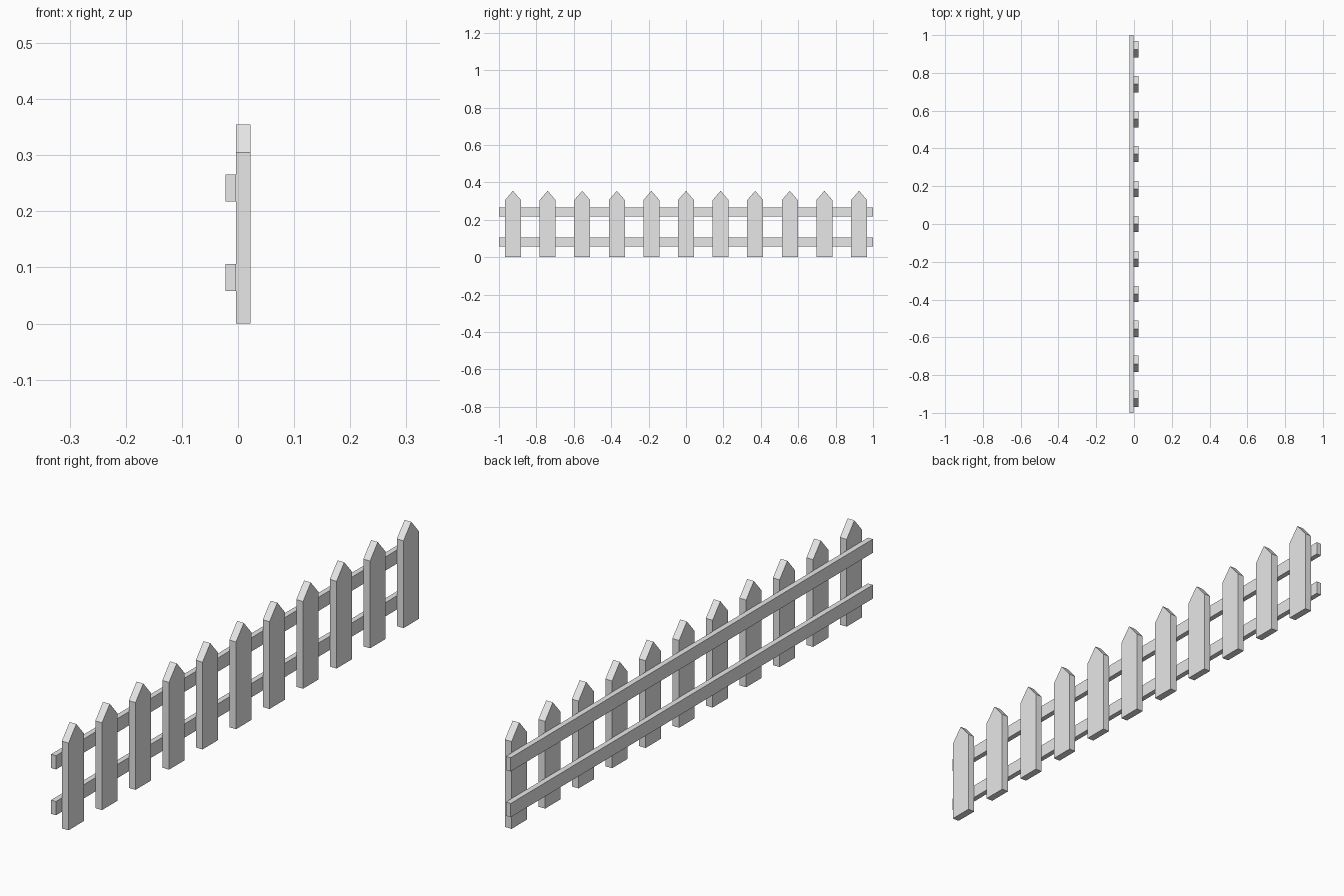
import bpy
import bmesh

cube = bpy.data.objects.get("Cube")
if cube:
    bpy.data.objects.remove(cube, do_unlink=True)

paint = bpy.data.materials.new("pale grey")
paint.use_nodes = True
grey = (0.8, 0.8, 0.8, 1)
paint.diffuse_color = grey
paint.node_tree.nodes["Principled BSDF"].inputs["Base Color"].default_value = grey

BACK, MIDDLE, FRONT = -0.0225, -0.0035, 0.0225
PICKETS, SPACING = 11, 0.185


def board(name, outline, x0, x1):
    """Extrude a (y, z) outline from x0 to x1."""
    bm = bmesh.new()
    face = bm.faces.new([bm.verts.new((x0, y, z)) for y, z in outline])
    result = bmesh.ops.extrude_face_region(bm, geom=[face])
    moved = [v for v in result["geom"] if isinstance(v, bmesh.types.BMVert)]
    bmesh.ops.translate(bm, verts=moved, vec=(x1 - x0, 0, 0))
    bmesh.ops.recalc_face_normals(bm, faces=bm.faces)
    mesh = bpy.data.meshes.new(name)
    bm.to_mesh(mesh)
    bm.free()
    mesh.materials.append(paint)
    obj = bpy.data.objects.new(name, mesh)
    bpy.context.collection.objects.link(obj)
    return obj


# Pointed pickets share one mesh
half, shoulder, tip = 0.043, 0.305, 0.355
profile = [(-half, 0), (half, 0), (half, shoulder), (0, tip), (-half, shoulder)]
picket = board("picket_1", profile, MIDDLE, FRONT)
picket.location.y = -SPACING * (PICKETS - 1) / 2
for i in range(1, PICKETS):
    copy = picket.copy()
    copy.name = f"picket_{i + 1}"
    copy.location.y += i * SPACING
    bpy.context.collection.objects.link(copy)

# Two horizontal rails behind the pickets
for name, low in (("lower_rail", 0.058), ("upper_rail", 0.218)):
    high = low + 0.048
    board(name, [(-1, low), (1, low), (1, high), (-1, high)], BACK, MIDDLE)
